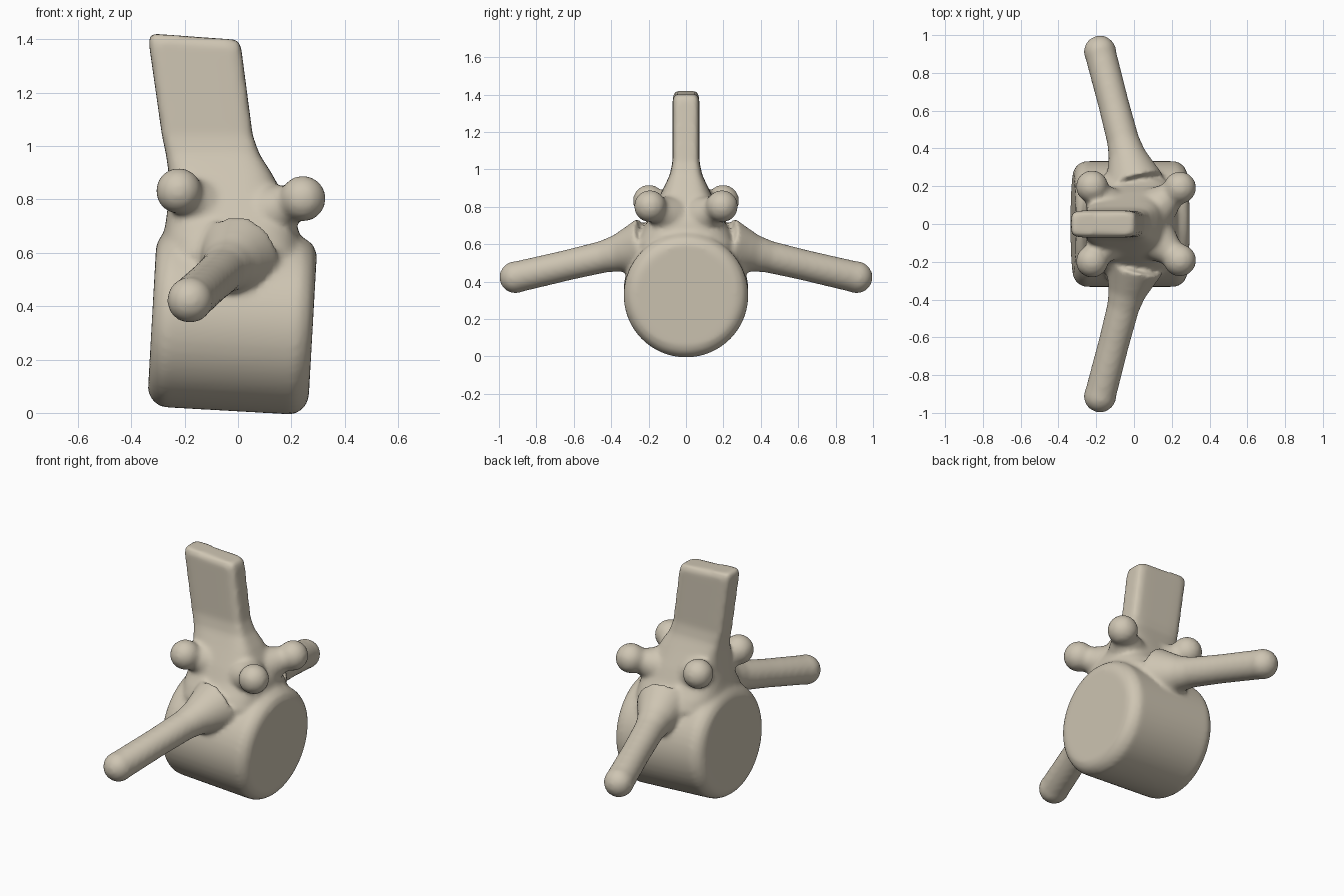
import bpy, bmesh, math
from mathutils import Vector

if "Cube" in bpy.data.objects:
    bpy.data.objects.remove(bpy.data.objects["Cube"])

bone = bpy.data.materials.new("bone")
bone.diffuse_color = (0.62, 0.56, 0.45, 1)
bone.use_nodes = True
bone.node_tree.nodes["Principled BSDF"].inputs["Base Color"].default_value = bone.diffuse_color
bm = bmesh.new()


def loft(rings):
    """Skin a list of equal-length point rings and close both ends."""
    vs = [[bm.verts.new(p) for p in r] for r in rings]
    n = len(vs[0])
    fs = [bm.faces.new((a[i], a[(i + 1) % n], b[(i + 1) % n], b[i]))
          for a, b in zip(vs, vs[1:]) for i in range(n)]
    fs += [bm.faces.new(vs[0][::-1]), bm.faces.new(vs[-1])]
    bmesh.ops.recalc_face_normals(bm, faces=fs)


def tube(start, end, stations, n=24):
    """Round shaft; stations are (fraction along, radius)."""
    a, b = Vector(start), Vector(end)
    d = b - a
    u = d.orthogonal().normalized()
    v = d.normalized().cross(u)
    ang = [2 * math.pi * i / n for i in range(n)]
    loft([[a + d * t + (u * math.cos(q) + v * math.sin(q)) * r for q in ang]
          for t, r in stations])


def knob(center, r):
    res = bmesh.ops.create_icosphere(bm, subdivisions=3, radius=r)
    bmesh.ops.translate(bm, verts=res["verts"], vec=center)


# Body: short drum lying along x, slightly tilted, with chamfered rims
tube((-0.322, 0, 0.357), (0.28, 0, 0.323),
     [(0, 0.275), (0.03, 0.31), (0.09, 0.333), (0.91, 0.333), (0.97, 0.31), (1, 0.275)], 64)

# Arch narrowing up into the flat spine: (z, x min, x max, half width, squareness)
sections = [(0.40, -0.24, 0.20, 0.24, 3), (0.60, -0.28, 0.24, 0.275, 3),
            (0.66, -0.28, 0.23, 0.245, 3), (0.72, -0.27, 0.22, 0.205, 3),
            (0.80, -0.26, 0.18, 0.170, 3), (0.90, -0.26, 0.125, 0.120, 4),
            (0.97, -0.27, 0.08, 0.087, 5), (1.04, -0.285, 0.055, 0.072, 7),
            (1.38, -0.335, 0.012, 0.071, 8), (1.41, -0.33, 0.002, 0.058, 8)]
rings = []
for z, x0, x1, h, p in sections:
    ring = []
    for i in range(48):
        c, s = math.cos(math.tau * i / 48), math.sin(math.tau * i / 48)
        k = (abs(c) ** p + abs(s) ** p) ** (-1 / p)
        tilt = -0.03 * c * k if z > 1.3 else 0
        ring.append(((x0 + x1) / 2 + c * k * (x1 - x0) / 2, s * k * h,
                     z + tilt * 0.4))
    rings.append(ring)
loft(rings)

for side in (-1, 1):
    # Side processes: flared root, long shaft, rounded tip
    tip = (-0.18, side * 0.912, 0.423)
    tube((0.0, side * 0.22, 0.585), tip,
         [(0, 0.16), (0.12, 0.125), (0.21, 0.10), (0.32, 0.086), (0.6, 0.082), (1, 0.084)])
    knob(tip, 0.087)
    # Four joint knobs on flared necks
    for tip, root in (((-0.222, side * 0.198, 0.832), (-0.13, side * 0.07, 0.765)),
                      ((0.243, side * 0.192, 0.803), (0.09, side * 0.06, 0.735))):
        tube(root, tip, [(0, 0.13), (0.4, 0.10), (0.7, 0.074), (1, 0.07)])
        knob(tip, 0.087)

mesh = bpy.data.meshes.new("vertebra")
bm.to_mesh(mesh)
bm.free()
mesh.materials.append(bone)
obj = bpy.data.objects.new("vertebra", mesh)
bpy.context.collection.objects.link(obj)

# Fuse the parts into one softly blended surface
fuse = obj.modifiers.new("fuse", "REMESH")
fuse.mode = "VOXEL"
fuse.voxel_size = 0.014
fuse.use_smooth_shade = True
soften = obj.modifiers.new("soften", "SMOOTH")
soften.factor = 0.5
soften.iterations = 8
